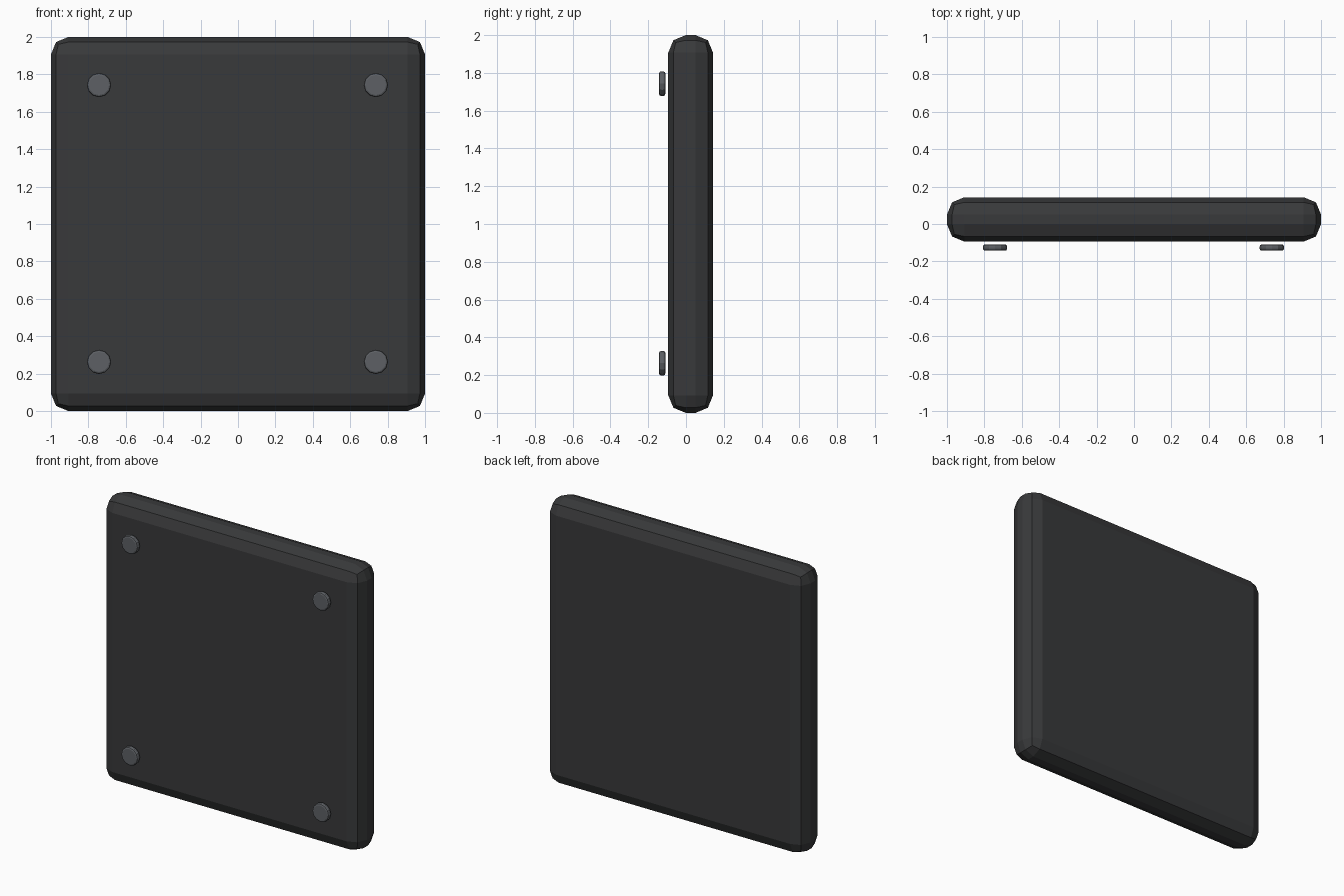
import bpy
from math import pi

if "Cube" in bpy.data.objects:
    bpy.data.objects.remove(bpy.data.objects["Cube"])


def material(name, rgb):
    m = bpy.data.materials.new(name)
    m.diffuse_color = (*rgb, 1)
    m.use_nodes = True
    m.node_tree.nodes["Principled BSDF"].inputs["Base Color"].default_value = m.diffuse_color
    return m


def finish(obj, name, mat, width, segments):
    obj.name = name
    obj.data.materials.append(mat)
    bpy.ops.object.transform_apply(location=False, rotation=True, scale=True)
    b = obj.modifiers.new("edge_bevel", 'BEVEL')
    b.width = width
    b.segments = segments
    b.limit_method = 'ANGLE'
    b.angle_limit = pi / 4


panel_mat = material("dark_panel", (0.04, 0.041, 0.043))
bolt_mat = material("bolt_metal", (0.11, 0.118, 0.13))

# Square slab with chunky two-step bevel
bpy.ops.mesh.primitive_cube_add(size=1, location=(0, 0.0245, 1))
panel = bpy.context.object
panel.scale = (2, 0.237, 2)
finish(panel, "panel", panel_mat, 0.093, 2)

# Four corner bolts floating just off the front face
for side, x in (("left", -0.743), ("right", 0.737)):
    for level, z in (("lower", 0.263), ("upper", 1.743)):
        bpy.ops.mesh.primitive_cylinder_add(
            vertices=12, radius=0.065, depth=0.034,
            location=(x, -0.126, z), rotation=(pi / 2, 0, 0))
        finish(bpy.context.object, f"bolt_{level}_{side}", bolt_mat, 0.011, 2)
